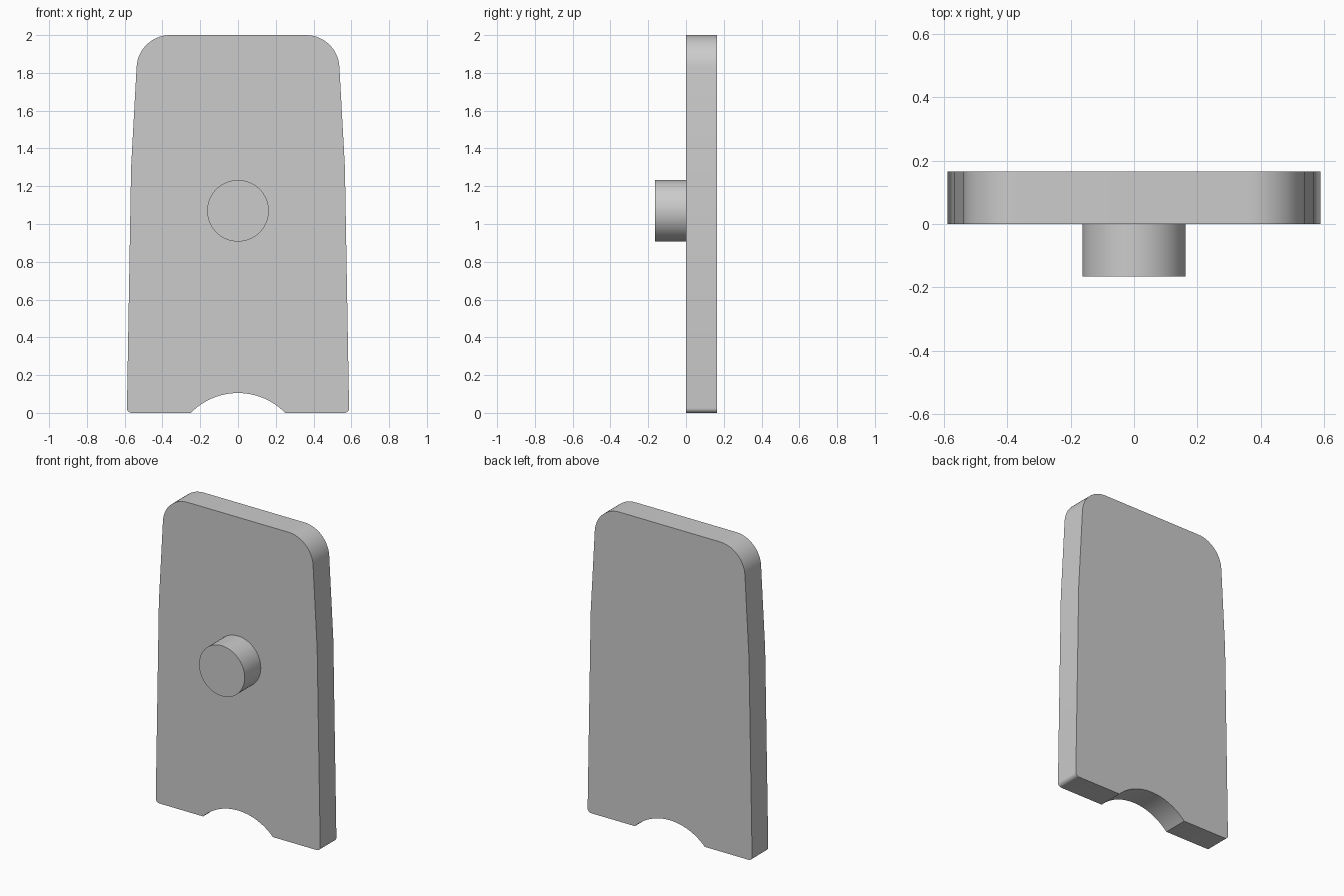
import bpy, bmesh
from math import sin, cos, radians, atan2, degrees

cube = bpy.data.objects.get("Cube")
if cube:
    bpy.data.objects.remove(cube, do_unlink=True)

grey = bpy.data.materials.new("plain_grey")
grey.use_nodes = True
colour = (0.6, 0.6, 0.6, 1)
grey.diffuse_color = colour
grey.node_tree.nodes["Principled BSDF"].inputs["Base Color"].default_value = colour


def arc(cx, cz, r, start, end, steps):
    """Points along an arc, angles in degrees."""
    angles = [radians(start + (end - start) * i / steps) for i in range(steps + 1)]
    return [(cx + r * cos(a), cz + r * sin(a)) for a in angles]


def extrude_profile(name, points, front, back):
    """Solid with an outline in x and z, running from front to back in y."""
    bm = bmesh.new()
    face = bm.faces.new([bm.verts.new((x, front, z)) for x, z in points])
    moved = bmesh.ops.extrude_face_region(bm, geom=[face])["geom"]
    verts = [v for v in moved if isinstance(v, bmesh.types.BMVert)]
    bmesh.ops.translate(bm, vec=(0, back - front, 0), verts=verts)
    bmesh.ops.recalc_face_normals(bm, faces=bm.faces[:])
    mesh = bpy.data.meshes.new(name)
    bm.to_mesh(mesh)
    bm.free()
    mesh.materials.append(grey)
    obj = bpy.data.objects.new(name, mesh)
    bpy.context.collection.objects.link(obj)
    bpy.ops.object.select_all(action="DESELECT")
    obj.select_set(True)
    bpy.context.view_layer.objects.active = obj
    bpy.ops.object.shade_smooth_by_angle(angle=radians(30))
    return obj


# Plate: arched notch, small foot corner, tapered side, large top corner
notch_radius, notch_z = 0.35, -0.245
notch_start = degrees(atan2(-notch_z, 0.25))
half = arc(0, notch_z, notch_radius, 90, notch_start, 12)
half += arc(0.563, 0.025, 0.025, -90, 0, 6)
half += [(0.566, 1.3)]
half += arc(0.36, 1.823, 0.177, 3, 90, 14)
outline = half + [(-x, z) for x, z in reversed(half[1:])]
extrude_profile("plate", outline, 0, 0.165)

# Round peg on the front
extrude_profile("peg", arc(0, 1.07, 0.163, 0, 354.375, 63), -0.165, 0)
